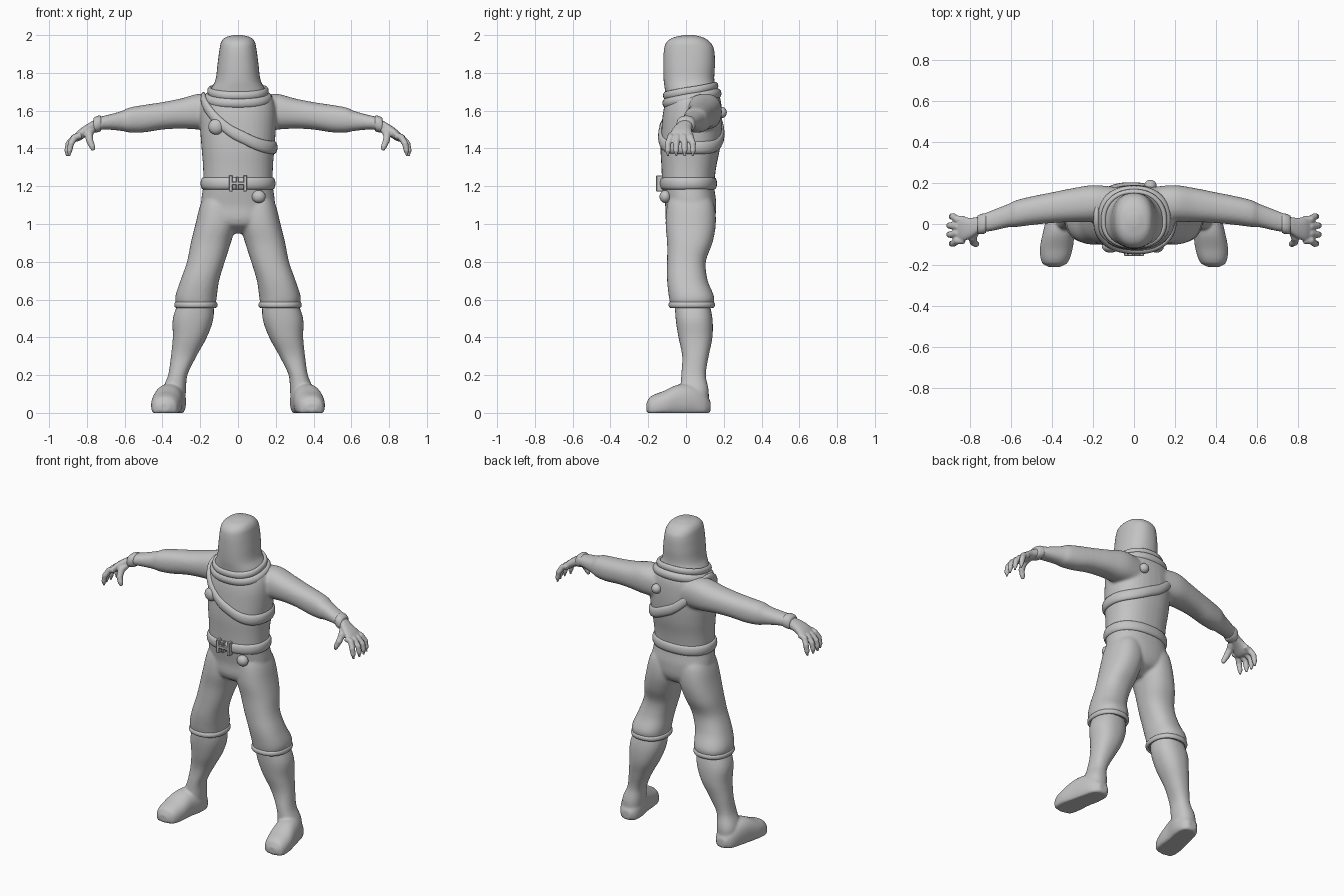
import bpy, bmesh, math
from mathutils import Vector

cube = bpy.data.objects.get("Cube")
if cube:
    bpy.data.objects.remove(cube, do_unlink=True)

grey = bpy.data.materials.new("plain_grey")
grey.use_nodes = True
grey.diffuse_color = (0.55, 0.55, 0.55, 1)
grey.node_tree.nodes["Principled BSDF"].inputs["Base Color"].default_value = grey.diffuse_color
SIDES = (1, -1)


def finish(name, bm, voxel=0.0, smooth=4):
    """Turn a bmesh into a smooth object; a voxel size fuses its shells."""
    bmesh.ops.recalc_face_normals(bm, faces=bm.faces[:])
    mesh = bpy.data.meshes.new(name)
    bm.to_mesh(mesh)
    bm.free()
    mesh.materials.append(grey)
    obj = bpy.data.objects.new(name, mesh)
    bpy.context.collection.objects.link(obj)
    for face in mesh.polygons:
        face.use_smooth = True
    if voxel:
        fuse = obj.modifiers.new("fuse", "REMESH")
        fuse.mode = "VOXEL"
        fuse.voxel_size = voxel
        fuse.use_smooth_shade = True
        relax = obj.modifiers.new("relax", "SMOOTH")
        relax.factor = 0.5
        relax.iterations = smooth
    return obj


def symmetric(rows):
    return [(z, -half, half, lo, hi) for z, half, lo, hi in rows]


def section(rows, a):
    """Smoothly interpolated extents of a rounded form at position a."""
    a = min(max(a, rows[0][0]), rows[-1][0])
    i = next(k for k in range(len(rows) - 1) if a <= rows[k + 1][0])
    p, q = rows[i], rows[i + 1]
    before, after = rows[max(i - 1, 0)], rows[min(i + 2, len(rows) - 1)]
    span = q[0] - p[0]
    t = (a - p[0]) / span
    out = []
    for k in range(1, 5):
        m = (q[k] - before[k]) / (q[0] - before[0]) * span
        n = (after[k] - p[k]) / (after[0] - p[0]) * span
        d = q[k] - p[k]
        out.append(p[k] + t * (m + t * (3 * d - 2 * m - n + t * (m + n - 2 * d))))
    return out


def rim(ext, angle, power=2.3):
    """Point on a superellipse that fills the given extents."""
    c, s = math.cos(angle), math.sin(angle)
    u = math.copysign(abs(c) ** (2 / power), c)
    v = math.copysign(abs(s) ** (2 / power), s)
    return ((ext[0] + ext[1] + u * (ext[1] - ext[0])) / 2,
            (ext[2] + ext[3] + v * (ext[3] - ext[2])) / 2)


def bridge(bm, rings, closed=False):
    n = len(rings[0])
    for k in range(len(rings) if closed else len(rings) - 1):
        a, b = rings[k], rings[(k + 1) % len(rings)]
        for i in range(n):
            j = (i + 1) % n
            bm.faces.new((a[i], a[j], b[j], b[i]))
    if not closed:
        bm.faces.new(rings[0])
        bm.faces.new(rings[-1])


def loft(bm, rows, axis="z", side=1, steps=4, count=36):
    place = {"z": lambda a, u, v: (u * side, v, a),
             "x": lambda a, u, v: (a * side, u, v),
             "y": lambda a, u, v: (u * side, a, max(v, 0))}[axis]
    stops = [p[0] + (q[0] - p[0]) * k / steps for p, q in zip(rows, rows[1:]) for k in range(steps)]
    rings = []
    for a in stops + [rows[-1][0]]:
        ext = section(rows, a)
        rings.append([bm.verts.new(place(a, *rim(ext, math.tau * i / count))) for i in range(count)])
    bridge(bm, rings)


def wrap(name, rows, height, tall, thick, side=1, count=64):
    """Padded band lying around a form; height is a function of angle."""
    bm = bmesh.new()
    rings = []
    for i in range(count):
        angle = math.tau * i / count
        z = height(angle)
        ext = section(rows, z)
        x, y = rim(ext, angle)
        out = Vector((x - (ext[0] + ext[1]) / 2, y - (ext[2] + ext[3]) / 2, 0)).normalized()
        ring = []
        for k in range(12):
            c, s = math.cos(math.tau * k / 12), math.sin(math.tau * k / 12)
            p = Vector((x, y, z + s * tall)) + out * c * thick
            ring.append(bm.verts.new((p.x * side, p.y, p.z)))
        rings.append(ring)
    bridge(bm, rings, closed=True)
    return finish(name, bm)


def tube(bm, points, radii, count=12):
    pts = [Vector(p) for p in points]
    rings = []
    for i, p in enumerate(pts):
        turn = (pts[min(i + 1, len(pts) - 1)] - pts[max(i - 1, 0)]).to_track_quat("Z", "Y")
        rings.append([bm.verts.new(p + turn @ Vector((math.cos(math.tau * k / count),
                      math.sin(math.tau * k / count), 0)) * radii[i]) for k in range(count)])
    bridge(bm, rings)


def knob(name, at, size):
    bm = bmesh.new()
    bmesh.ops.create_uvsphere(bm, u_segments=24, v_segments=12, radius=1)
    for v in bm.verts:
        v.co = Vector(at) + v.co * Vector(size)
    return finish(name, bm)


# Profiles: position, then low and high extents across the other two axes
torso = symmetric([(.95, .04, -.03, .06), (1, .16, -.1, .14), (1.1, .195, -.11, .16),
                   (1.2, .185, -.125, .15), (1.3, .185, -.13, .16), (1.4, .193, -.135, .18),
                   (1.5, .2, -.13, .19), (1.6, .2, -.12, .19), (1.67, .18, -.1, .18),
                   (1.72, .12, -.08, .15), (1.78, .08, -.06, .1)])
leg = [(.56, .12, .325, -.08, .14), (.61, .113, .333, -.09, .15), (.7, .1, .305, -.1, .115),
       (.8, .07, .27, -.1, .105), (.9, .038, .25, -.1, .14), (1, .01, .225, -.108, .158),
       (1.1, .01, .2, -.1, .15), (1.16, .03, .17, -.08, .12)]
arm = [(.08, .02, .18, 1.5, 1.68), (.2, .01, .19, 1.5, 1.69), (.3, .01, .175, 1.505, 1.665),
       (.4, .005, .155, 1.5, 1.645), (.5, -.005, .135, 1.485, 1.63), (.58, -.015, .115, 1.485, 1.615),
       (.61, -.015, .1, 1.492, 1.6), (.7, -.035, .065, 1.5, 1.575), (.75, -.04, .045, 1.495, 1.565)]
hood = symmetric([(1.61, .17, -.1, .17), (1.7, .15, -.11, .165), (1.76, .12, -.118, .15),
                  (1.85, .108, -.12, .153), (1.93, .097, -.115, .147), (1.965, .088, -.1, .125),
                  (1.988, .066, -.065, .09), (2, .025, -.01, .045)])
shaft = [(.05, .28, .4, -.03, .12), (.12, .275, .4, -.03, .12), (.2, .268, .37, -.025, .105),
         (.3, .22, .355, -.02, .12), (.4, .165, .345, -.04, .14), (.5, .13, .345, -.055, .14),
         (.6, .13, .31, -.06, .12)]
foot = [(-.21, .36, .42, .01, .05), (-.19, .325, .45, -.03, .085), (-.12, .3, .46, -.03, .115),
        (-.04, .29, .445, -.03, .15), (.04, .275, .425, -.03, .15), (.1, .285, .4, -.03, .11),
        (.13, .31, .37, .01, .06)]
palm = [(.72, -.035, .04, 1.5, 1.56), (.76, -.045, .035, 1.485, 1.55), (.8, -.07, .03, 1.465, 1.528),
        (.84, -.085, .035, 1.44, 1.5), (.865, -.08, .03, 1.435, 1.475)]

# Suit: torso, sleeves and trousers fused together
suit = bmesh.new()
loft(suit, torso)
for side in SIDES:
    loft(suit, leg, "z", side)
    loft(suit, arm, "x", side)
finish("suit", suit, 0.009, 5)

# Hood with cowl folds
bm = bmesh.new()
loft(bm, hood, steps=6, count=48)
finish("hood", bm)
wrap("upper_cowl_fold", hood, lambda a: 1.705 + .025 * math.sin(a), .022, .014)
wrap("lower_cowl_fold", hood, lambda a: 1.665 + .025 * math.sin(a), .028, .022)

# Belt, buckle and pouch
wrap("belt", torso, lambda a: 1.215, .032, .014)
bm = bmesh.new()
for x, z, wide, tall in ((-.038, 0, .02, .085), (.038, 0, .02, .085), (0, .034, .09, .018),
                         (0, -.034, .09, .018), (-.004, 0, .014, .07), (.012, 0, .035, .016)):
    made = bmesh.ops.create_cube(bm, size=1)["verts"]
    for v in made:
        v.co = Vector((x + v.co.x * wide, -.14 + v.co.y * .035, 1.215 + v.co.z * tall))
buckle = finish("belt_buckle", bm)
for face in buckle.data.polygons:
    face.use_smooth = False
soft = buckle.modifiers.new("soft_edges", "BEVEL")
soft.width = 0.003
knob("belt_pouch", (.11, -.11, 1.145), (.036, .03, .034))

# Diagonal chest strap with its knobs
wrap("chest_strap", torso, lambda a: 1.47 - .13 * math.cos(a) + .065 * math.cos(a) ** 2, .034, .016)
knob("front_strap_knob", (-.115, -.11, 1.515), (.042, .03, .042))
knob("back_knob", (.08, .188, 1.59), (.03, .028, .03))

for side, label in zip(SIDES, ("left", "right")):
    # Boot with a padded trouser hem above it
    bm = bmesh.new()
    loft(bm, shaft, "z", side)
    loft(bm, foot, "y", side)
    finish(label + "_boot", bm, 0.007, 5)
    wrap(label + "_trouser_hem", leg, lambda a: .572, .016, .01, side)

    # Hand with four curled fingers and a thumb
    bm = bmesh.new()
    loft(bm, palm, "x", side, count=24)
    for i in range(4):
        y = .022 - .034 * i
        reach = .012 if i in (1, 2) else 0
        spread = y * 1.3 + .008
        path = [(.83, y, 1.47), (.865, y, 1.458), (.885 + reach, spread, 1.425),
                (.893 + reach, spread, 1.385), (.893 + reach, spread, 1.36)]
        tube(bm, [(x * side, v, z) for x, v, z in path], (.018, .019, .017, .015, .008))
    thumb = [(.775, -.03, 1.5), (.79, -.065, 1.475), (.785, -.09, 1.44), (.772, -.098, 1.41), (.765, -.1, 1.39)]
    tube(bm, [(x * side, y, z) for x, y, z in thumb], (.022, .022, .019, .016, .009))
    finish(label + "_hand", bm, 0.005, 2)

    # Glove cuff
    bm = bmesh.new()
    cuff = [(.725, -.043, .052, 1.492, 1.572), (.735, -.048, .052, 1.488, 1.574),
            (.755, -.05, .046, 1.484, 1.568), (.765, -.046, .04, 1.484, 1.56)]
    loft(bm, cuff, "x", side, count=24)
    finish(label + "_glove_cuff", bm)
